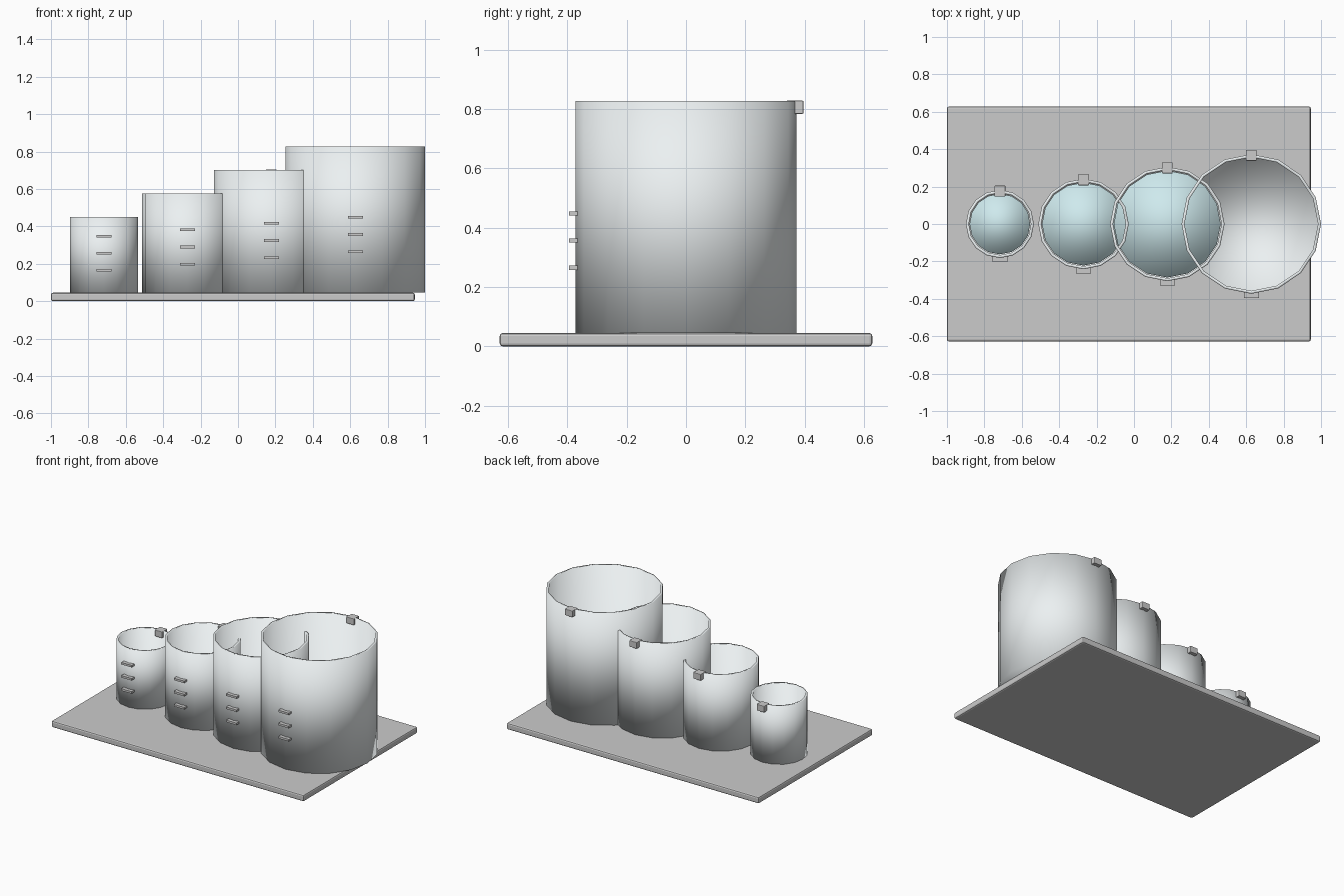
import bpy

if "Cube" in bpy.data.objects:
    bpy.data.objects.remove(bpy.data.objects["Cube"])

BASE_TOP = 0.045
SIDES = 16


def material(name, color):
    mat = bpy.data.materials.new(name)
    mat.diffuse_color = color
    mat.use_nodes = True
    mat.node_tree.nodes["Principled BSDF"].inputs["Base Color"].default_value = mat.diffuse_color
    return mat


def box(name, lo, hi, bevel=0.0):
    center = [(a + b) / 2 for a, b in zip(lo, hi)]
    bpy.ops.mesh.primitive_cube_add(size=1, location=center)
    ob = bpy.context.object
    ob.name = name
    ob.scale = [b - a for a, b in zip(lo, hi)]
    bpy.ops.object.transform_apply(location=False, rotation=False, scale=True)
    if bevel:
        mod = ob.modifiers.new("soft_edges", "BEVEL")
        mod.width = bevel
        mod.segments = 2
    return ob


def cylinder(name, x, radius, z0, z1):
    bpy.ops.mesh.primitive_cylinder_add(
        vertices=SIDES, radius=radius, depth=z1 - z0, location=(x, 0, (z0 + z1) / 2))
    ob = bpy.context.object
    ob.name = name
    bpy.ops.object.shade_smooth()
    return ob


def open_cup(name, x, radius, z1):
    # Cylinder without its lid, thickened inwards
    ob = cylinder(name, x, radius, BASE_TOP, z1)
    import_top = max(ob.data.polygons, key=lambda p: p.center.z).index
    bm = bmesh.new()
    bm.from_mesh(ob.data)
    bm.faces.ensure_lookup_table()
    bmesh.ops.delete(bm, geom=[bm.faces[import_top]], context="FACES_ONLY")
    bm.to_mesh(ob.data)
    bm.free()
    wall = ob.modifiers.new("wall", "SOLIDIFY")
    wall.thickness = 0.016
    wall.offset = -1
    return ob


import bmesh

glass = material("pale_glass", (0.84, 0.88, 0.89, 1))
water = material("teal_liquid", (0.62, 0.82, 0.85, 1))
slate = material("tray_grey", (0.66, 0.67, 0.69, 1))

# Tray
tray = box("tray", (-1, -0.628, 0), (0.945, 0.628, BASE_TOP), 0.01)
tray.data.materials.append(slate)

# Cups: centre x, radius, rim height, lowest mark height
cups = [
    (-0.717, 0.182, 0.450, 0.165),
    (-0.270, 0.242, 0.575, 0.198),
    (0.178, 0.306, 0.702, 0.233),
    (0.627, 0.373, 0.827, 0.265),
]
for i, (x, r, top, mark_z) in enumerate(cups, 1):
    cup = open_cup(f"cup_{i}", x, r, top)
    cup.data.materials.append(glass)

    # Liquid, missing in the largest cup
    if i < 4:
        level = BASE_TOP + 0.45 * (top - BASE_TOP)
        liquid = cylinder(f"liquid_{i}", x, r - 0.02, BASE_TOP + 0.02, level)
        liquid.data.materials.append(water)

    # Measuring marks on the front
    for k in range(3):
        z = mark_z + 0.0915 * k
        box(f"mark_{i}_{k + 1}", (x - 0.04, -r - 0.022, z - 0.007),
            (x + 0.04, -r + 0.008, z + 0.007))

    # Pouring tab at the back of the rim
    box(f"rim_tab_{i}", (x - 0.029, r - 0.035, top - 0.043),
        (x + 0.029, r + 0.023, top + 0.001), 0.003)
